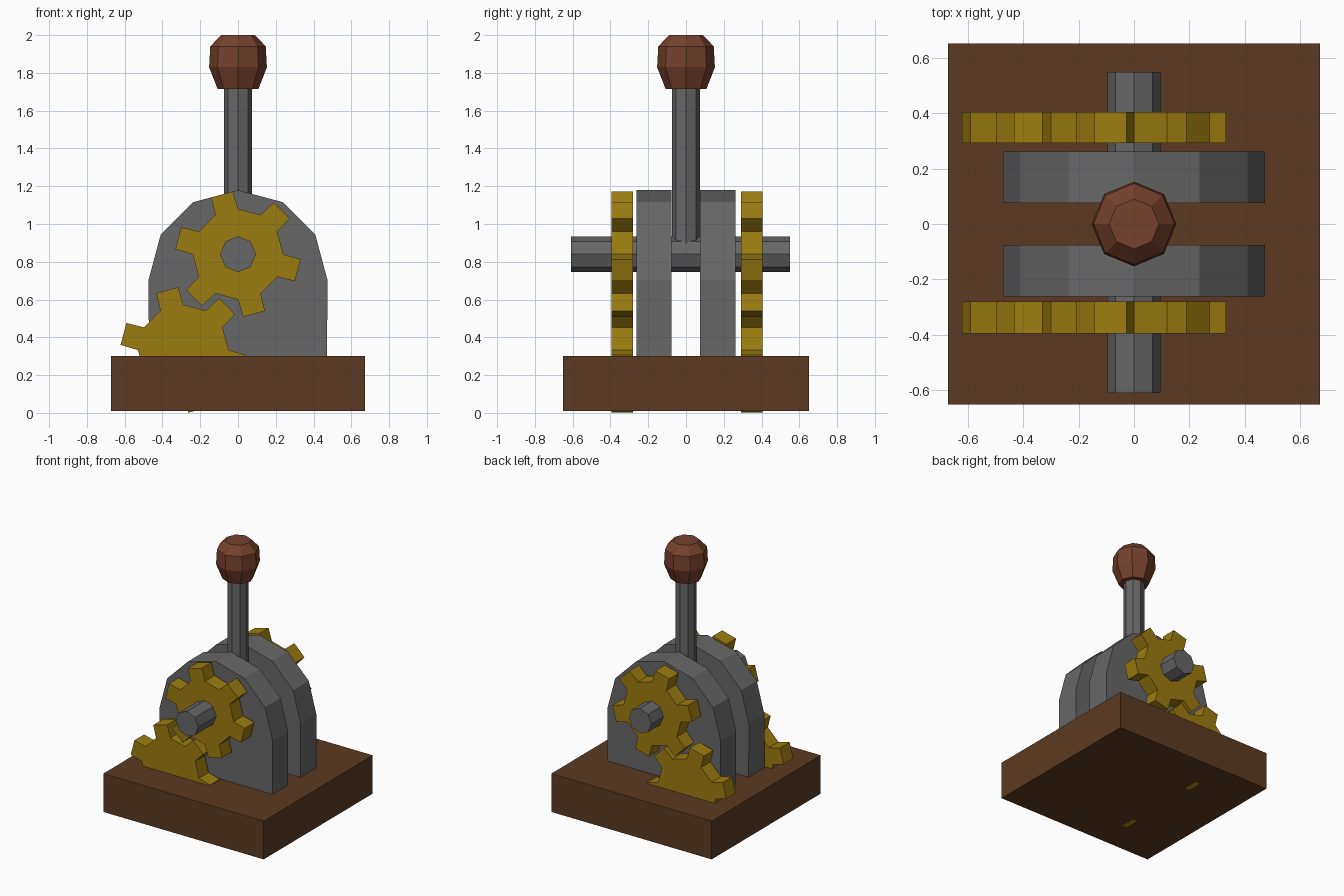
import bpy
import bmesh
from math import cos, sin, radians, pi

cube = bpy.data.objects.get("Cube")
if cube:
    bpy.data.objects.remove(cube, do_unlink=True)


def material(name, rgb):
    mat = bpy.data.materials.new(name)
    mat.use_nodes = True
    color = (*rgb, 1)
    mat.diffuse_color = color
    bsdf = mat.node_tree.nodes["Principled BSDF"]
    bsdf.inputs["Base Color"].default_value = color
    bsdf.inputs["Roughness"].default_value = 0.8
    return mat


WOOD = material("dark wood", (0.105, 0.044, 0.016))
STEEL = material("grey steel", (0.135, 0.135, 0.135))
BRASS = material("brass yellow", (0.33, 0.2, 0.005))
KNOB = material("red brown", (0.18, 0.052, 0.027))


def finish(name, bm, mat):
    bmesh.ops.recalc_face_normals(bm, faces=bm.faces)
    mesh = bpy.data.meshes.new(name)
    bm.to_mesh(mesh)
    bm.free()
    mesh.materials.append(mat)
    obj = bpy.data.objects.new(name, mesh)
    bpy.context.collection.objects.link(obj)
    return obj


def prism(name, outline, y0, y1, mat):
    """Extrude an x-z outline along y."""
    bm = bmesh.new()
    face = bm.faces.new([bm.verts.new((x, y0, z)) for x, z in outline])
    ext = bmesh.ops.extrude_face_region(bm, geom=[face])
    moved = [v for v in ext["geom"] if isinstance(v, bmesh.types.BMVert)]
    bmesh.ops.translate(bm, verts=moved, vec=(0, y1 - y0, 0))
    return finish(name, bm, mat)


def lathe(name, profile, mat, sides=8):
    """Faceted solid around the z axis from (radius, height) pairs."""
    bm = bmesh.new()
    rings = [[bm.verts.new((r * cos(2 * pi * i / sides), r * sin(2 * pi * i / sides), z))
              for i in range(sides)] for r, z in profile]
    for low, high in zip(rings, rings[1:]):
        for i in range(sides):
            j = (i + 1) % sides
            bm.faces.new((low[i], low[j], high[j], high[i]))
    bm.faces.new(rings[0])
    bm.faces.new(rings[-1])
    return finish(name, bm, mat)


def polar(cx, cz, radius, degrees):
    a = radians(degrees)
    return cx + radius * cos(a), cz + radius * sin(a)


def gear_outline(cx, cz, teeth=6, phase=45):
    points = []
    for i in range(teeth):
        mid = phase + i * 360 / teeth
        for radius, offset in ((0.24, -15), (0.333, -10.4), (0.333, 10.4), (0.24, 15)):
            points.append(polar(cx, cz, radius, mid + offset))
    return points


# Base block
prism("base", [(-0.672, 0.01), (0.672, 0.01), (0.672, 0.3), (-0.672, 0.3)], -0.652, 0.652, WOOD)

# Arched side plates and the gear pairs outside them
arch = [(0.472, 0.28)] + [polar(0, 0.706, 0.473, a) for a in range(0, 181, 30)] + [(-0.472, 0.28)]
for side, plate, gear in (("front", (-0.262, -0.076), (-0.395, -0.28)),
                          ("back", (0.075, 0.262), (0.292, 0.405))):
    prism(side + "_plate", arch, *plate, STEEL)
    prism(side + "_upper_gear", gear_outline(0, 0.84), *gear, BRASS)
    prism(side + "_lower_gear", gear_outline(-0.29, 0.333), *gear, BRASS)

# Axle through plates and upper gears
prism("axle", [polar(0, 0.84, 0.095, a) for a in range(0, 360, 45)], -0.61, 0.55, STEEL)

# Lever and its knob
lathe("lever", [(0.073, 0.84), (0.073, 1.75)], STEEL)
lathe("knob", [(0.108, 1.715), (0.153, 1.83), (0.147, 1.94), (0.09, 2.0)], KNOB)
